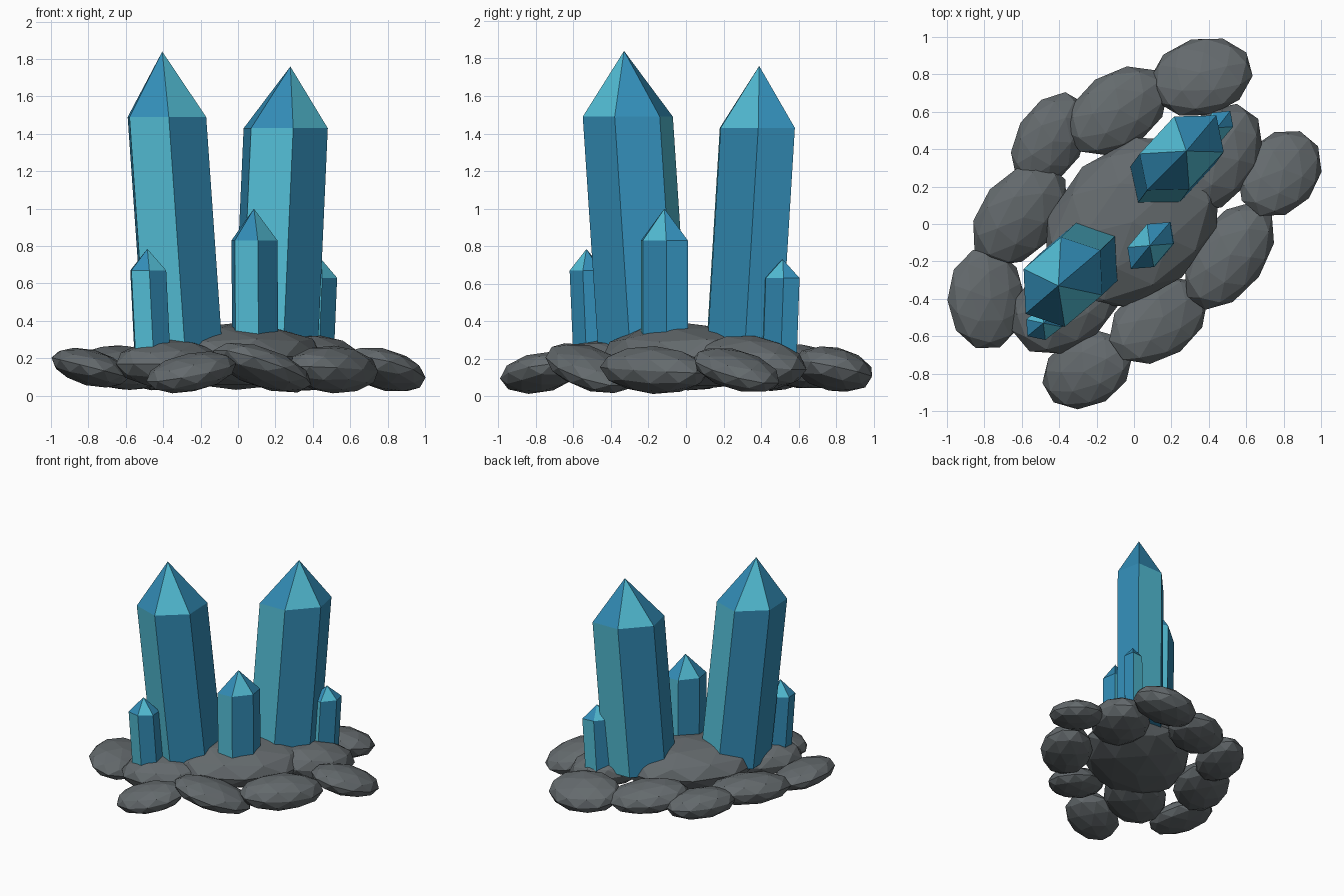
import bpy, bmesh, math
from mathutils import Vector, Euler, Matrix

if "Cube" in bpy.data.objects:
    bpy.data.objects.remove(bpy.data.objects["Cube"])


def material(name, r, g, b):
    m = bpy.data.materials.new(name)
    lin = [((c / 255 + 0.055) / 1.055) ** 2.4 for c in (r, g, b)]
    m.diffuse_color = (*lin, 1)
    m.use_nodes = True
    m.node_tree.nodes["Principled BSDF"].inputs["Base Color"].default_value = m.diffuse_color
    return m


STONE = material("stone_grey", 100, 106, 109)
BLUE = material("crystal_blue", 50, 140, 182)
CYAN = material("crystal_cyan", 83, 190, 214)


def finish(name, bm, mats):
    bmesh.ops.recalc_face_normals(bm, faces=bm.faces)
    me = bpy.data.meshes.new(name)
    bm.to_mesh(me)
    bm.free()
    for m in mats:
        me.materials.append(m)
    ob = bpy.data.objects.new(name, me)
    bpy.context.collection.objects.link(ob)


def rock(name, centre, half, yaw, tilt_x=0, tilt_y=0):
    """Flattened faceted boulder: turned by yaw, tipped on its own axes."""
    bm = bmesh.new()
    bmesh.ops.create_icosphere(bm, subdivisions=2, radius=1.02)
    rot = Matrix.Rotation(math.radians(yaw), 4, 'Z') @ Euler((tilt_x, tilt_y, 0)).to_matrix().to_4x4()
    bm.transform(Matrix.Translation(centre) @ rot @ Matrix.Diagonal((*half, 1)))
    finish(name, bm, [STONE])


def crystal(name, centre, a, b, lean, base_z, tip):
    """Skewed six-sided shaft with a pointed cap; a and b span the hexagon."""
    bm = bmesh.new()
    a, b = Vector((*a, 0)), Vector((*b, 0))
    ring = [a, b, b - a, -a, -b, a - b]
    c = Vector(centre)
    foot = Vector((c.x + lean[0], c.y + lean[1], base_z))
    top = [bm.verts.new(c + p) for p in ring]
    low = [bm.verts.new(foot + p) for p in ring]
    apex = bm.verts.new(tip)
    bm.faces.new(low)
    for i in range(6):
        j = (i + 1) % 6
        side = bm.faces.new((low[i], low[j], top[j], top[i]))
        cap = bm.faces.new((top[i], top[j], apex))
        side.material_index = int(i % 3 == 1)   # one opposite pair of sides is paler
        cap.material_index = int(i % 3 == 2)    # the neighbouring pair on the cap
    finish(name, bm, [BLUE, CYAN])


# Inner rocks carrying the crystals
rock("centre_rock", (-0.01, 0.01, 0.21), (0.53, 0.39, 0.175), 42)
rock("front_left_inner_rock", (-0.36, -0.42, 0.17), (0.33, 0.23, 0.13), 40)
rock("back_right_inner_rock", (0.43, 0.35, 0.18), (0.32, 0.22, 0.14), 55, 0, 0.12)

# Outer ring of rocks
rock("outer_rock_back", (0.36, 0.785, 0.145), (0.275, 0.21, 0.115), 15, -0.22)
rock("outer_rock_back_left", (-0.09, 0.605, 0.16), (0.30, 0.20, 0.115), 35, 0, 0.12)
rock("outer_rock_left_upper", (-0.45, 0.45, 0.14), (0.27, 0.18, 0.11), 60, 0.15)
rock("outer_rock_left", (-0.61, 0.05, 0.15), (0.31, 0.21, 0.115), 50, 0.2)
rock("outer_rock_left_lower", (-0.79, -0.40, 0.15), (0.27, 0.21, 0.095), 92, 0.25)
rock("outer_rock_front", (-0.25, -0.78, 0.125), (0.255, 0.19, 0.10), 30, 0, -0.2)
rock("outer_rock_front_right", (0.13, -0.515, 0.15), (0.30, 0.20, 0.10), 35, 0, 0.32)
rock("outer_rock_right", (0.51, -0.17, 0.14), (0.32, 0.19, 0.125), 55, 0, 0.05)
rock("outer_rock_right_upper", (0.78, 0.27, 0.14), (0.26, 0.20, 0.10), 50, 0, 0.28)

# Two tall crystals leaning apart
crystal("tall_crystal_left", (-0.38, -0.31, 1.49), (0.21, -0.07), (0.20, 0.17),
        (0.09, 0.085), 0.2, (-0.405, -0.33, 1.84))
crystal("tall_crystal_right", (0.255, 0.38, 1.43), (0.225, 0.005), (0.185, 0.20),
        (-0.055, -0.075), 0.2, (0.28, 0.39, 1.76))

# Three small crystals
crystal("small_crystal_centre", (0.088, -0.115, 0.83), (0.123, 0.01), (0.105, 0.125),
        (0.004, 0.0), 0.25, (0.085, -0.115, 1.0))
crystal("small_crystal_left", (-0.48, -0.53, 0.67), (0.096, -0.02), (0.09, 0.07),
        (0.023, 0.02), 0.2, (-0.485, -0.53, 0.785))
crystal("small_crystal_right", (0.435, 0.51, 0.63), (0.095, 0.01), (0.08, 0.095),
        (-0.018, -0.015), 0.2, (0.445, 0.515, 0.73))
